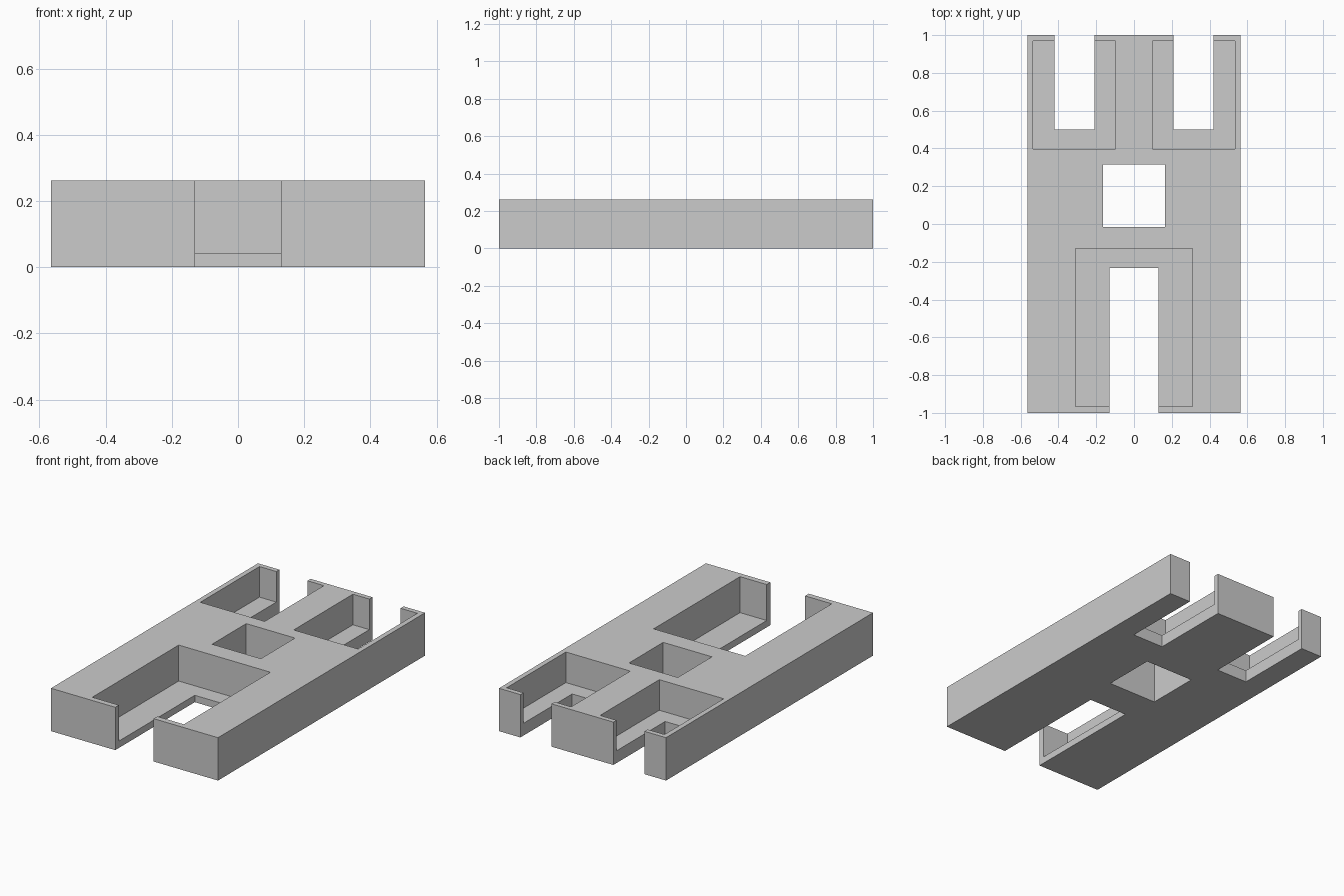
import bpy

if "Cube" in bpy.data.objects:
    bpy.data.objects.remove(bpy.data.objects["Cube"], do_unlink=True)

HEIGHT = 0.262
OVER = 0.1  # how far cutters reach past the open faces


def box(name, x, y, z):
    """Box spanning the given (low, high) ranges."""
    bpy.ops.mesh.primitive_cube_add(size=1)
    ob = bpy.context.object
    ob.name = name
    for v in ob.data.vertices:
        v.co = [hi if c > 0 else lo for c, (lo, hi) in zip(v.co, (x, y, z))]
    return ob


def cut(target, x, y, floor):
    """Remove a box from the target, from floor height up through the top."""
    cutter = box("cutter", x, y, (floor, HEIGHT + OVER))
    cutter.hide_render = True
    mod = target.modifiers.new("cut", "BOOLEAN")
    mod.operation = "DIFFERENCE"
    mod.solver = "EXACT"
    mod.object = cutter
    bpy.context.view_layer.objects.active = target
    bpy.ops.object.modifier_apply(modifier=mod.name)
    bpy.data.objects.remove(cutter, do_unlink=True)


# Main block
block = box("mounting_block", (-0.565, 0.565), (-1, 1), (0, HEIGHT))

# Central through hole
cut(block, (-0.165, 0.165), (-0.015, 0.315), -OVER)

# Front pocket and its open slot
cut(block, (-0.31, 0.31), (-0.965, -0.13), 0.042)
cut(block, (-0.13, 0.13), (-1 - OVER, -0.232), -OVER)

# Pair of back pockets with open slots
for side in (-1, 1):
    cut(block, sorted((side * 0.098, side * 0.534)), (0.398, 0.97), 0.075)
    cut(block, sorted((side * 0.209, side * 0.42)), (0.5, 1 + OVER), -OVER)

# Plain grey finish
grey = bpy.data.materials.new("plain grey")
grey.use_nodes = True
colour = (0.6, 0.6, 0.6, 1)
grey.diffuse_color = colour
grey.node_tree.nodes["Principled BSDF"].inputs["Base Color"].default_value = colour
block.data.materials.clear()
block.data.materials.append(grey)
